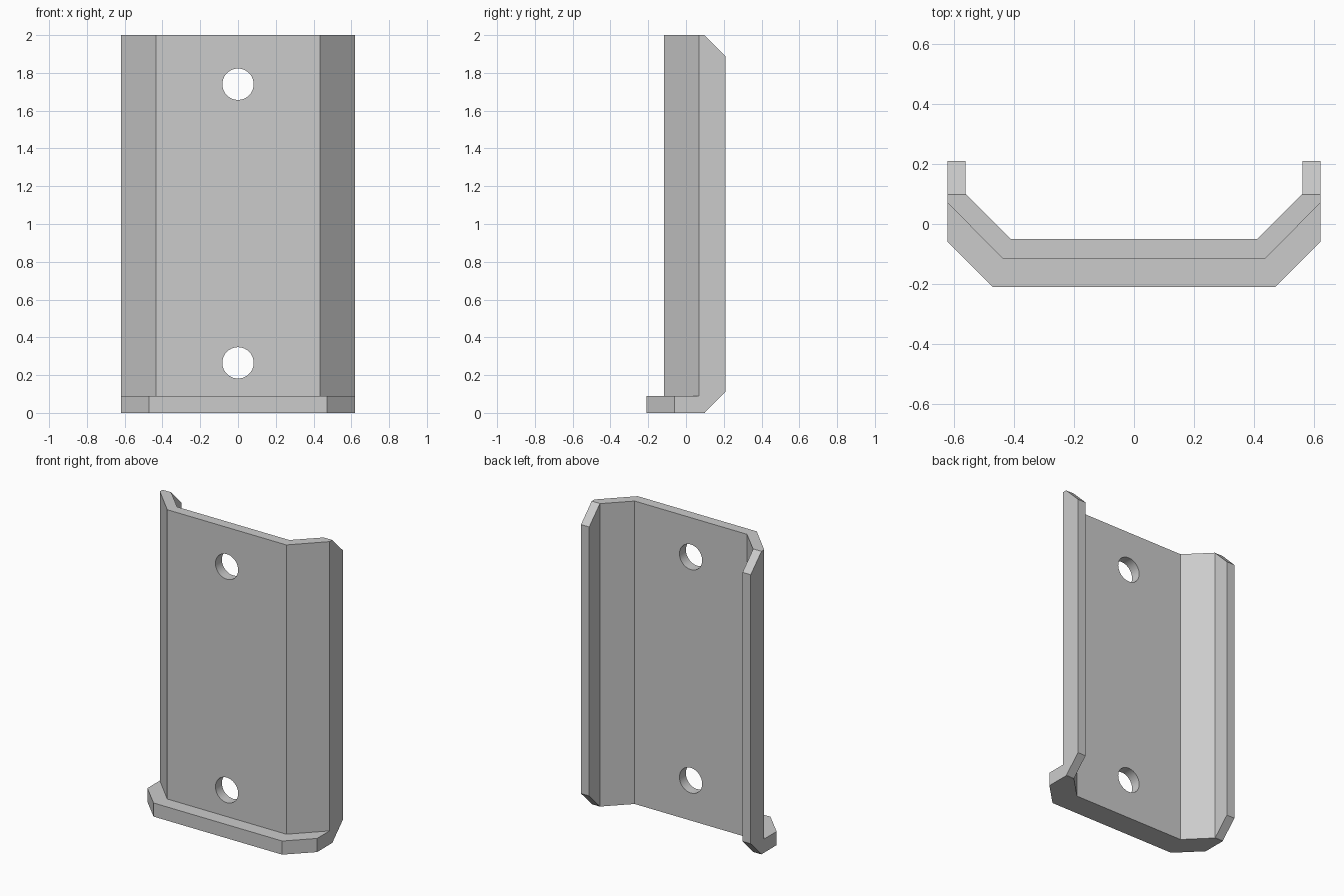
import bpy
import bmesh
from math import radians
from mathutils import Matrix

cube = bpy.data.objects.get("Cube")
if cube:
    bpy.data.objects.remove(cube, do_unlink=True)

grey = bpy.data.materials.new("plain grey")
grey.use_nodes = True
colour = (0.6, 0.6, 0.6, 1)
grey.diffuse_color = colour
grey.node_tree.nodes["Principled BSDF"].inputs["Base Color"].default_value = colour


def mirrored(half):
    """Complete a left half outline, running from +x to -x."""
    return half + [(-x, y) for x, y in reversed(half)]


def prism(bm, outline, z0, z1):
    base = bm.faces.new([bm.verts.new((x, y, z0)) for x, y in outline])
    top = bmesh.ops.extrude_face_region(bm, geom=[base])["geom"]
    verts = [v for v in top if isinstance(v, bmesh.types.BMVert)]
    bmesh.ops.translate(bm, verts=verts, vec=(0, 0, z1 - z0))


def finish(name, bm):
    bmesh.ops.recalc_face_normals(bm, faces=bm.faces)
    mesh = bpy.data.meshes.new(name)
    bm.to_mesh(mesh)
    bm.free()
    mesh.materials.append(grey)
    obj = bpy.data.objects.new(name, mesh)
    bpy.context.collection.objects.link(obj)
    return obj


def combine(target, tool, operation):
    """Apply a boolean and discard the tool."""
    mod = target.modifiers.new(operation, 'BOOLEAN')
    mod.operation = operation
    mod.solver = 'EXACT'
    mod.object = tool
    bpy.context.view_layer.objects.active = target
    bpy.ops.object.modifier_apply(modifier=mod.name)
    bpy.data.objects.remove(tool, do_unlink=True)


outer = [(0.62, 0.21), (0.62, 0.07), (0.435, -0.117)]
inner = [(0.56, 0.21), (0.56, 0.10), (0.41, -0.05)]
lip_edge = [(0.62, 0.10), (0.62, -0.06), (0.47, -0.21)]

# Folded channel wall, with the rear corners of both flanges cut off
bm = bmesh.new()
prism(bm, mirrored(outer) + mirrored(inner)[::-1], 0, 2)
for z, side in ((2, 1), (0, -1)):
    cut = bmesh.ops.bisect_plane(
        bm, geom=bm.verts[:] + bm.edges[:] + bm.faces[:], dist=1e-5,
        plane_co=(0, 0.098, z), plane_no=(0, 1, side), clear_outer=True)
    rim = [e for e in cut["geom_cut"] if isinstance(e, bmesh.types.BMEdge)]
    bmesh.ops.holes_fill(bm, edges=rim, sides=0)
plate = finish("channel_plate", bm)

# Lip along the foot
bm = bmesh.new()
prism(bm, mirrored(lip_edge) + mirrored(inner[1:])[::-1], 0, 0.09)
combine(plate, finish("foot_lip", bm), 'UNION')

# Two screw holes
for z in (0.265, 1.74):
    bm = bmesh.new()
    bmesh.ops.create_cone(
        bm, cap_ends=True, segments=40, radius1=0.083, radius2=0.083, depth=0.4,
        matrix=Matrix.Translation((0, -0.08, z)) @ Matrix.Rotation(radians(90), 4, 'X'))
    combine(plate, finish("screw_hole", bm), 'DIFFERENCE')

bpy.ops.object.select_all(action='DESELECT')
plate.select_set(True)
bpy.context.view_layer.objects.active = plate
bpy.ops.object.shade_smooth_by_angle(angle=radians(30))
